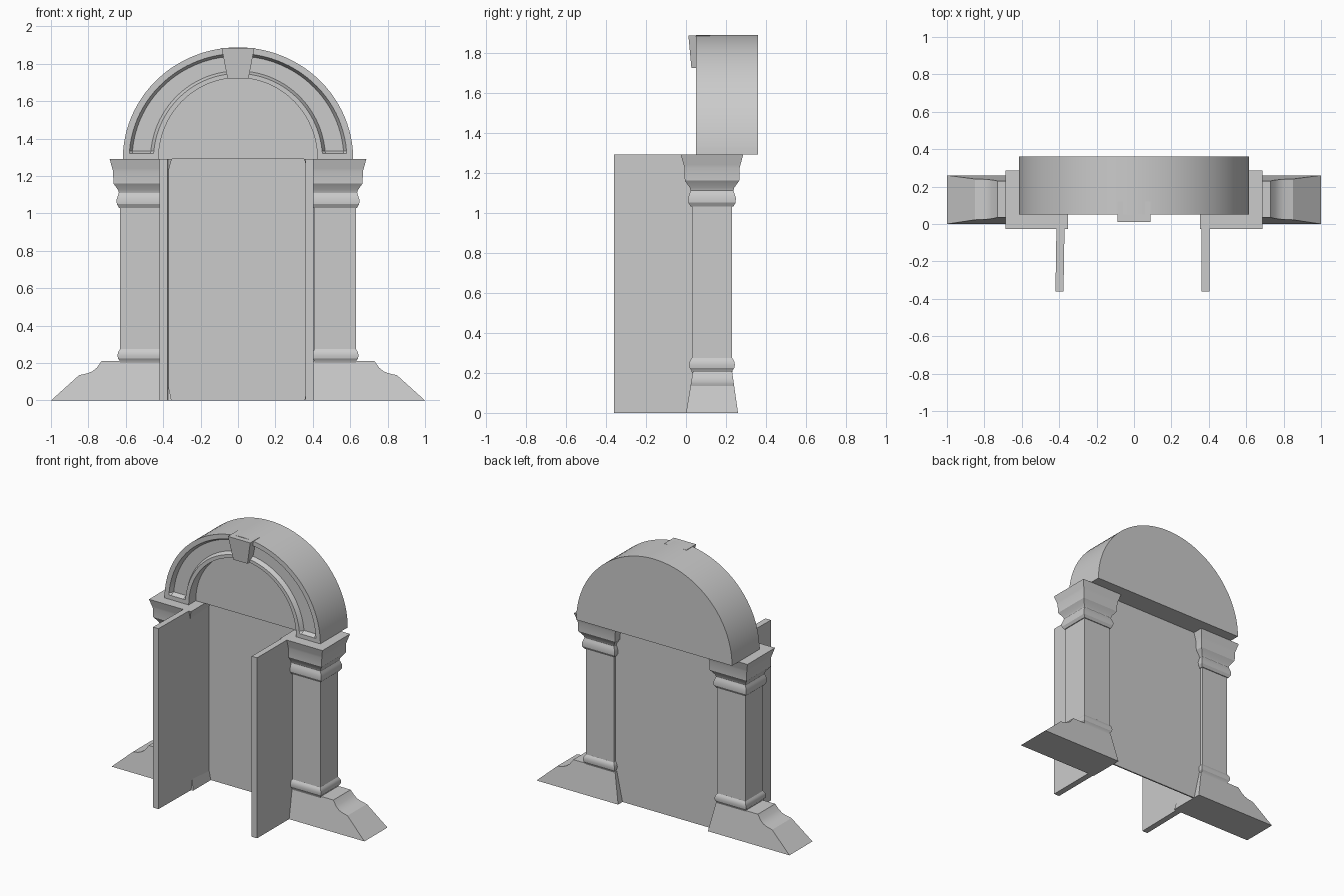
import bpy, bmesh, math

cube = bpy.data.objects.get("Cube")
if cube:
    bpy.data.objects.remove(cube, do_unlink=True)

# Single stone colour
stone = bpy.data.materials.new("grey_stone")
stone.use_nodes = True
STONE = (0.6, 0.6, 0.6, 1)
stone.diffuse_color = STONE
stone.node_tree.nodes["Principled BSDF"].inputs["Base Color"].default_value = STONE


def finish(name, bm, smooth=None, mirror=False):
    """Clean the mesh, make the object, shade it and mirror it if asked."""
    bmesh.ops.remove_doubles(bm, verts=bm.verts, dist=0.0001)
    bmesh.ops.recalc_face_normals(bm, faces=bm.faces)
    mesh = bpy.data.meshes.new(name)
    bm.to_mesh(mesh)
    bm.free()
    mesh.materials.append(stone)
    obj = bpy.data.objects.new(name, mesh)
    bpy.context.collection.objects.link(obj)
    if mirror:
        obj.modifiers.new("Mirror", "MIRROR").use_clip = True
    if smooth:
        bpy.ops.object.select_all(action="DESELECT")
        obj.select_set(True)
        bpy.context.view_layer.objects.active = obj
        bpy.ops.object.shade_smooth_by_angle(angle=math.radians(smooth))
    return obj


def loft(name, sections, caps=(True, True), smooth=None, mirror=False):
    """Skin a row of closed sections that have equal point counts."""
    bm = bmesh.new()
    rings = [[bm.verts.new(p) for p in s] for s in sections]
    n = len(rings[0])
    for a, b in zip(rings, rings[1:]):
        for i in range(n):
            j = (i + 1) % n
            bm.faces.new((a[i], a[j], b[j], b[i]))
    for ring, wanted in zip((rings[0], rings[-1]), caps):
        if wanted:
            bm.faces.new(ring)
    return finish(name, bm, smooth, mirror)


def rect(x0, x1, y0, y1, z):
    return [(x0, y0, z), (x1, y0, z), (x1, y1, z), (x0, y1, z)]


# Columns: (height, outward offset from the shaft)
COLUMN = [(0.2, 0.0), (0.215, 0.004), (0.225, 0.012), (0.24, 0.014),
          (0.255, 0.012), (0.265, 0.007), (0.275, 0.0),
          (1.03, 0.0), (1.03, 0.006), (1.05, 0.018), (1.075, 0.019), (1.095, 0.012),
          (1.11, 0.007), (1.125, 0.011), (1.16, 0.036), (1.225, 0.038),
          (1.24, 0.042), (1.29, 0.056)]
CX, CY = 0.52, 0.13
loft("columns",
     [rect(CX - 0.11 - d, CX + 0.11 + d, CY - 0.1 - d, CY + 0.1 + d, z) for z, d in COLUMN],
     smooth=25, mirror=True)

# Stepped buttress bases, narrowing towards the top: (height, outer x)
BASE = [(0.0, 1.0), (0.135, 0.85), (0.145, 0.805), (0.155, 0.78),
        (0.175, 0.755), (0.21, 0.73)]
sections = []
for z, x in BASE:
    t = z / 0.21
    sections.append(rect(0.355 + 0.045 * t, x, 0.035 * t, 0.26 - 0.03 * t, z))
loft("buttress_bases", sections, smooth=25, mirror=True)

# Closed back wall of the doorway
loft("back_wall", [rect(-0.45, 0.45, 0.2, 0.21, z) for z in (0, 1.29)])

# Open door leaves reaching forward
for name, front, back in (("right_door", -0.42, -0.411), ("left_door", 0.36, 0.362)):
    w = 0.043
    loft(name, [[(front, -0.36, z), (front + w, -0.36, z), (back + w, 0.2, z), (back, 0.2, z)]
                for z in (0, 1.29)])

# Arch: niche, sunken frieze, outer shell and flat back swept over a quarter turn
# Each point is (radius across, radius up, flat y, sunken y)
FRONT, SUNK, NICHE, BACK = 0.05, 0.08, 0.13, 0.36
SECTION = [(0, 0, NICHE, NICHE), (0.425, 0.435, NICHE, NICHE),
           (0.425, 0.435, FRONT, FRONT), (0.452, 0.458, FRONT, FRONT),
           (0.468, 0.472, SUNK, SUNK), (0.566, 0.551, SUNK, SUNK),
           (0.582, 0.565, FRONT, FRONT), (0.616, 0.598, FRONT, FRONT),
           (0.616, 0.598, BACK, BACK), (0, 0, BACK, BACK)]
SPRING, STEPS = 1.29, 24


def arch_section(rise, turn, sunk):
    """Points at a level rise above the springing, then turned towards the crown."""
    pts = []
    for rx, rz, y, _ in SECTION:
        start = math.asin(rise / rz) if rz else 0
        a = start + (math.pi / 2 - start) * turn
        depth = FRONT if y == SUNK and not sunk else y
        pts.append((rx * math.cos(a), depth, SPRING + rz * math.sin(a)))
    return pts


sections = [arch_section(0, 0, False), arch_section(0.03, 0, False)]
sections += [arch_section(0.045, k / STEPS, True) for k in range(STEPS + 1)]
loft("arch", sections, caps=(True, False), smooth=25, mirror=True)

# Wedge keystone, leaning forward at the top: (height, half width, front y)
loft("keystone", [rect(-w, w, y, 0.12, z)
                  for z, w, y in ((1.722, 0.056, 0.027), (1.885, 0.088, 0.012))])
